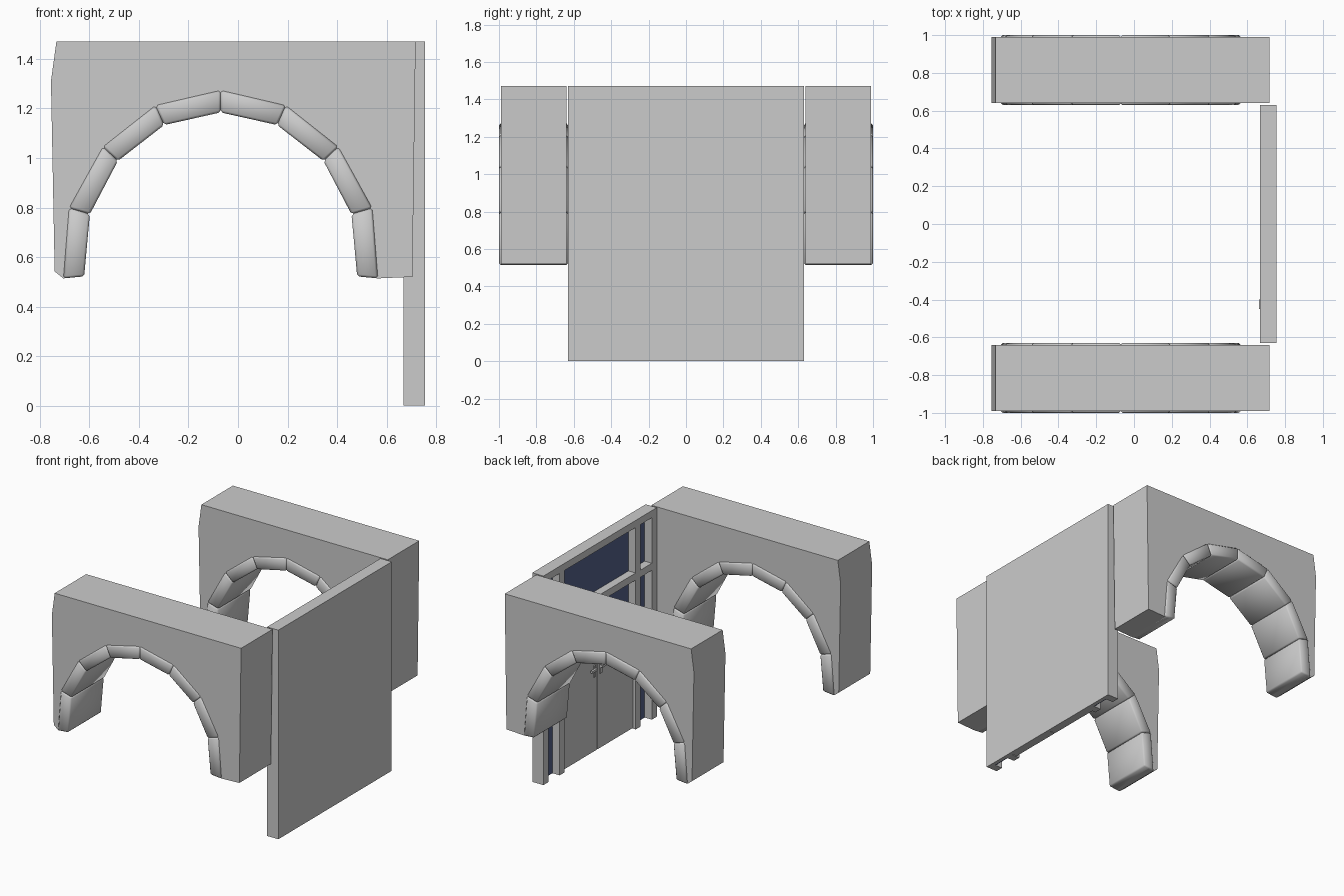
import bpy, bmesh
from mathutils import Vector

if "Cube" in bpy.data.objects:
    bpy.data.objects.remove(bpy.data.objects["Cube"])


def new_object(name, bm):
    bmesh.ops.recalc_face_normals(bm, faces=bm.faces[:])
    mesh = bpy.data.meshes.new(name)
    bm.to_mesh(mesh)
    bm.free()
    ob = bpy.data.objects.new(name, mesh)
    bpy.context.collection.objects.link(ob)
    return ob


def prism(name, outline, y0, y1, bevel=0.0):
    """Extrude an x-z outline from y0 to y1."""
    bm = bmesh.new()
    face = bm.faces.new([bm.verts.new((x, y0, z)) for x, z in outline])
    ext = bmesh.ops.extrude_face_region(bm, geom=[face])
    verts = [v for v in ext["geom"] if isinstance(v, bmesh.types.BMVert)]
    bmesh.ops.translate(bm, verts=verts, vec=(0, y1 - y0, 0))
    if bevel:
        bmesh.ops.recalc_face_normals(bm, faces=bm.faces[:])
        bmesh.ops.bevel(bm, geom=bm.edges[:], offset=bevel, segments=1,
                        profile=0.5, affect='EDGES')
    return new_object(name, bm)


def box(name, x, y, z, mat=None):
    ob = prism(name, [(x[0], z[0]), (x[1], z[0]), (x[1], z[1]), (x[0], z[1])], *y)
    if mat:
        ob.data.materials.append(mat)
    return ob


glass = bpy.data.materials.new("blue_glass")
glass.diffuse_color = (0.09, 0.12, 0.25, 1)
glass.use_nodes = True
glass.node_tree.nodes["Principled BSDF"].inputs["Base Color"].default_value = glass.diffuse_color

# Half of the arch, foot to crown, mirrored about its centre line
CX = -0.07
half_out = [(-0.635, 0.514), (-0.612, 0.798), (-0.475, 1.045), (-0.263, 1.212), (0, 1.273)]
half_in = [(-0.551, 0.522), (-0.528, 0.773), (-0.415, 0.988), (-0.228, 1.133), (0, 1.184)]


def full_arch(half):
    pts = half + [(-x, z) for x, z in half[-2::-1]]
    return [Vector((x + CX, z)) for x, z in pts]


outer, inner = full_arch(half_out), full_arch(half_in)
middle = [o.lerp(i, 0.5) for o, i in zip(outer, inner)]

wall_outline = [(-0.74, 0.542), (-0.755, 1.31), (-0.733, 1.47), (0.717, 1.47),
                (0.704, 0.52), tuple(outer[-1])]
wall_outline += [tuple(p) for p in reversed(middle)] + [tuple(outer[0])]

# Two arched walls with bevelled arch stones
for side, sign in (("front", -1), ("back", 1)):
    prism(side + "_arch_wall", wall_outline, sign * 0.64, sign * 0.99)
    for i in range(8):
        quad = [outer[i], outer[i + 1], inner[i + 1], inner[i]]
        stone = prism(f"{side}_arch_stone_{i + 1}", [tuple(p) for p in quad],
                      sign * 0.63, sign * 1.0, bevel=0.009)
        bpy.ops.object.select_all(action='DESELECT')
        stone.select_set(True)
        bpy.context.view_layer.objects.active = stone
        bpy.ops.object.shade_smooth_by_angle(angle=0.9)

# Shop front: backing slab and frame
FX = (0.668, 0.732)
H = 1.47
box("facade_back", (0.73, 0.755), (-0.63, 0.63), (0, H))
box("top_rail", FX, (-0.63, 0.63), (H - 0.05, H))
for s, tag in ((-1, "right"), (1, "left")):
    box(tag + "_outer_post", FX, (s * 0.575, s * 0.63), (0, H - 0.05))
    box(tag + "_inner_post", FX, (s * 0.395, s * 0.45), (0, H - 0.05))
    for part, z in (("lower", (0, 1.05)), ("upper", (1.10, H - 0.05))):
        box(f"{tag}_{part}_side_window", (0.724, 0.731),
            (s * 0.45, s * 0.575), z, glass)
    box(tag + "_transom", FX, (s * 0.45, s * 0.575), (1.05, 1.10))
box("middle_transom", FX, (-0.395, 0.395), (1.05, 1.10))
box("door_header", FX, (-0.395, 0.395), (0.80, 0.85))

# Central windows
box("upper_window", (0.724, 0.731), (-0.395, 0.395), (1.10, H - 0.05), glass)
box("lower_window", (0.724, 0.731), (-0.395, 0.395), (0.85, 1.05), glass)

# Double door with handles
for s, tag in ((-1, "right"), (1, "left")):
    box(tag + "_door", (0.69, 0.731), (s * 0.003, s * 0.395), (0.005, 0.80))
    box(tag + "_handle_plate", (0.682, 0.691), (s * 0.025, s * 0.045), (0.53, 0.61))
    box(tag + "_handle_lever", (0.668, 0.683), (s * 0.025, s * 0.085), (0.575, 0.59))

# Small fitting on the right post
box("post_fitting", (0.661, 0.67), (-0.45, -0.40), (0.62, 0.70))
